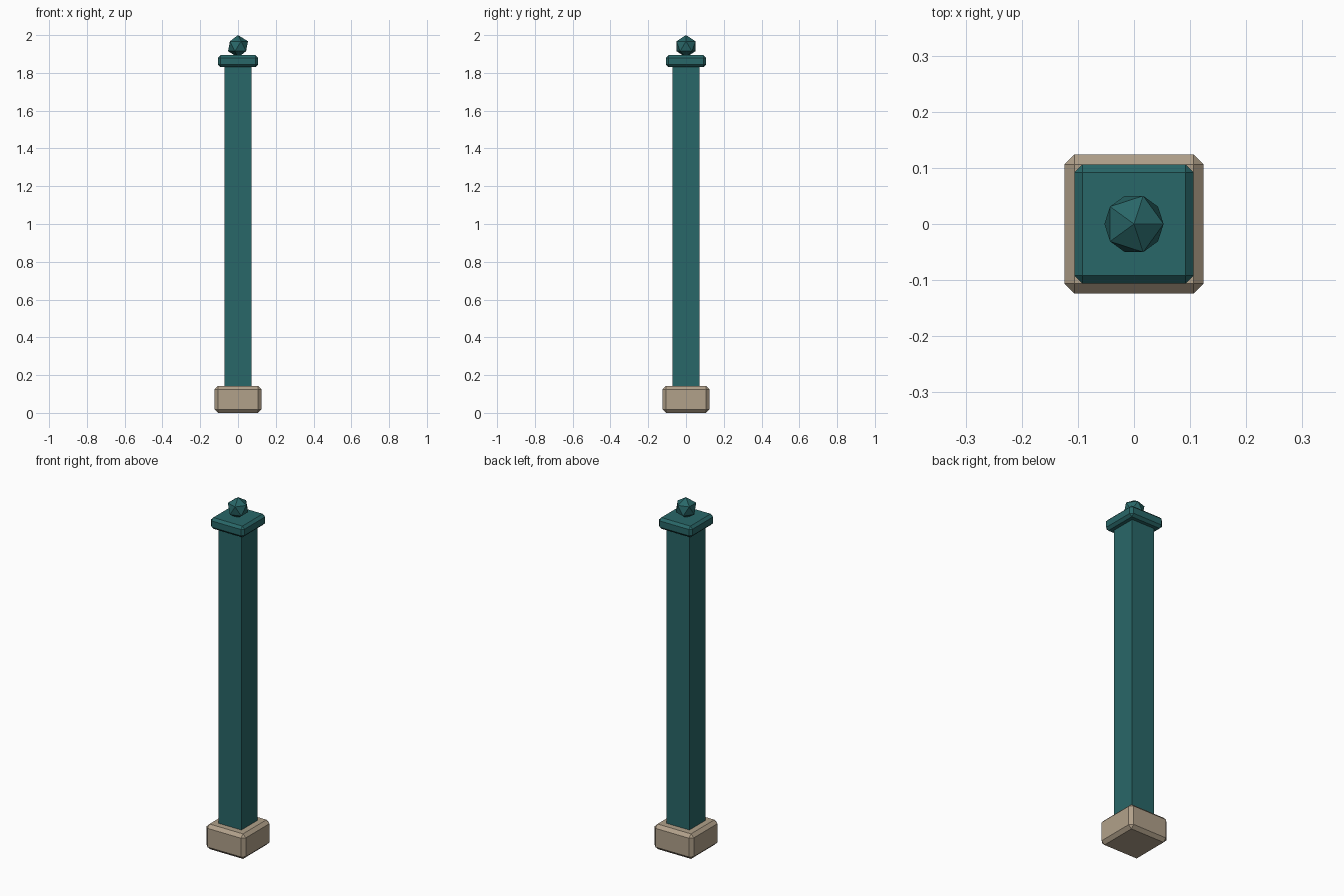
import bpy
import bmesh

if "Cube" in bpy.data.objects:
    bpy.data.objects.remove(bpy.data.objects["Cube"])


def material(name, color):
    mat = bpy.data.materials.new(name)
    mat.diffuse_color = (*color, 1.0)
    mat.use_nodes = True
    mat.node_tree.nodes["Principled BSDF"].inputs["Base Color"].default_value = mat.diffuse_color
    return mat


def finish(bm, name, mat):
    mesh = bpy.data.meshes.new(name)
    bm.to_mesh(mesh)
    bm.free()
    mesh.materials.append(mat)
    obj = bpy.data.objects.new(name, mesh)
    bpy.context.collection.objects.link(obj)
    return obj


def block(name, half, z0, z1, mat, chamfer=0.0):
    """Square block between two heights, with optional flat chamfers."""
    bm = bmesh.new()
    bmesh.ops.create_cube(bm, size=1.0)
    bmesh.ops.scale(bm, vec=(2 * half, 2 * half, z1 - z0), verts=bm.verts)
    bmesh.ops.translate(bm, vec=(0, 0, (z0 + z1) / 2), verts=bm.verts)
    if chamfer:
        bmesh.ops.bevel(bm, geom=bm.edges[:], offset=chamfer, segments=1,
                        affect='EDGES', profile=0.5)
    return finish(bm, name, mat)


teal = material("teal_paint", (0.022, 0.135, 0.138))
stone = material("tan_stone", (0.44, 0.355, 0.255))

# Stone footing, shaft and cap plate
block("stone_base", 0.124, 0.0, 0.143, stone, 0.018)
block("post_shaft", 0.072, 0.13, 1.84, teal)
block("cap_plate", 0.106, 1.83, 1.894, teal, 0.014)

# Faceted finial ball, slightly sunk into the cap
R = 0.059
bm = bmesh.new()
bmesh.ops.create_icosphere(bm, subdivisions=1, radius=R)
bmesh.ops.translate(bm, vec=(0, 0, 2.0 - R), verts=bm.verts)
finish(bm, "finial_ball", teal)
